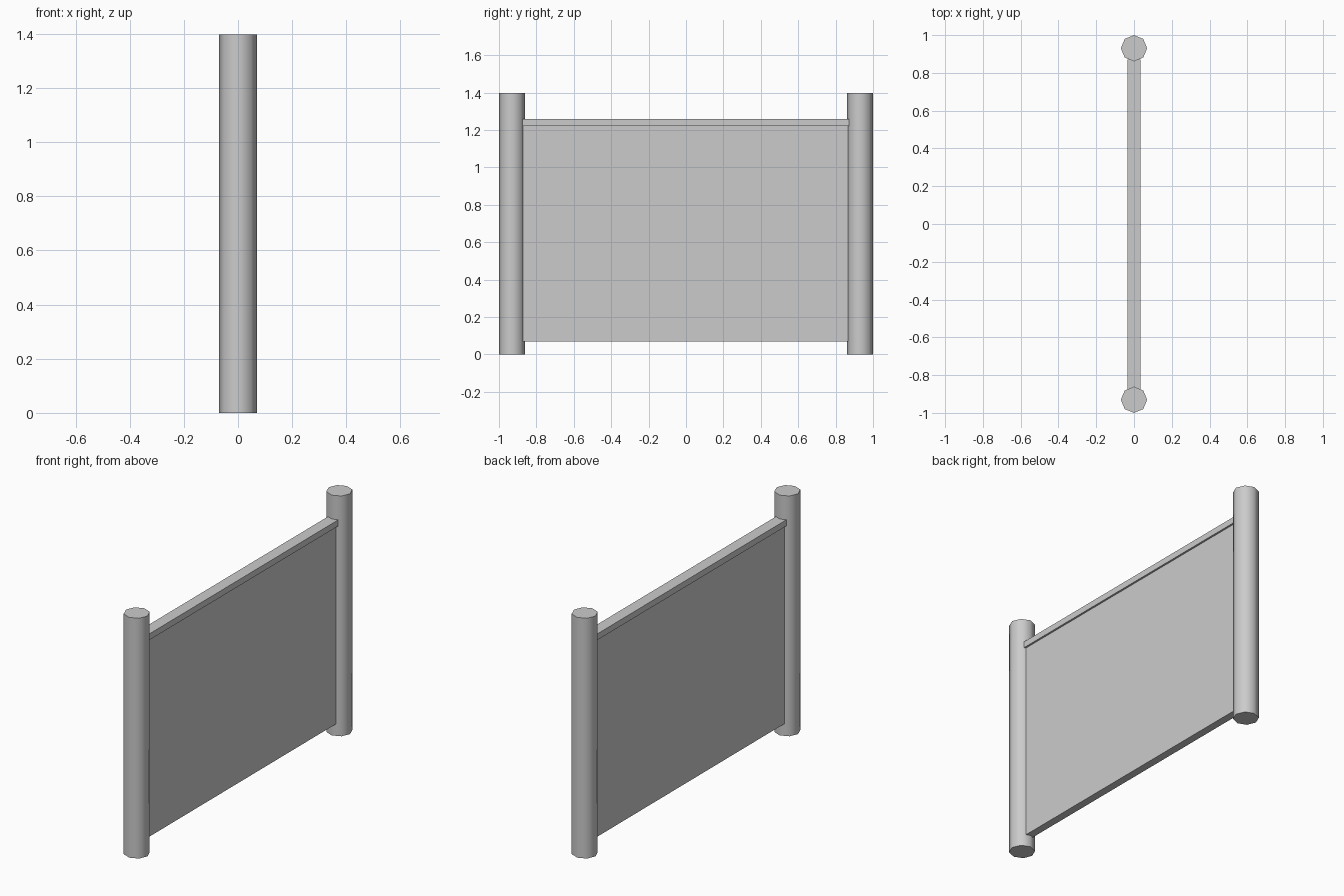
import bpy

if "Cube" in bpy.data.objects:
    bpy.data.objects.remove(bpy.data.objects["Cube"])

R, H = 0.0695, 1.397


def post(name, y):
    # octagonal post with a corner towards each axis, smooth sides, sharp caps
    bpy.ops.mesh.primitive_cylinder_add(vertices=8, radius=R, depth=H, location=(0, y, H / 2))
    ob = bpy.context.object
    ob.name = name
    bpy.ops.object.shade_smooth_by_angle(angle=1.0)


def box(name, half_x, y0, y1, z0, z1):
    bpy.ops.mesh.primitive_cube_add(size=1, location=(0, (y0 + y1) / 2, (z0 + z1) / 2))
    ob = bpy.context.object
    ob.name = name
    ob.scale = (2 * half_x, y1 - y0, z1 - z0)
    bpy.ops.object.transform_apply(location=False, rotation=False, scale=True)


# end posts
post("front_post", -1 + R)
post("back_post", 1 - R)

# fence panel and its capping rail
box("panel", 0.023, -0.872, 0.867, 0.07, 1.222)
box("top_rail", 0.034, -0.877, 0.872, 1.222, 1.258)
